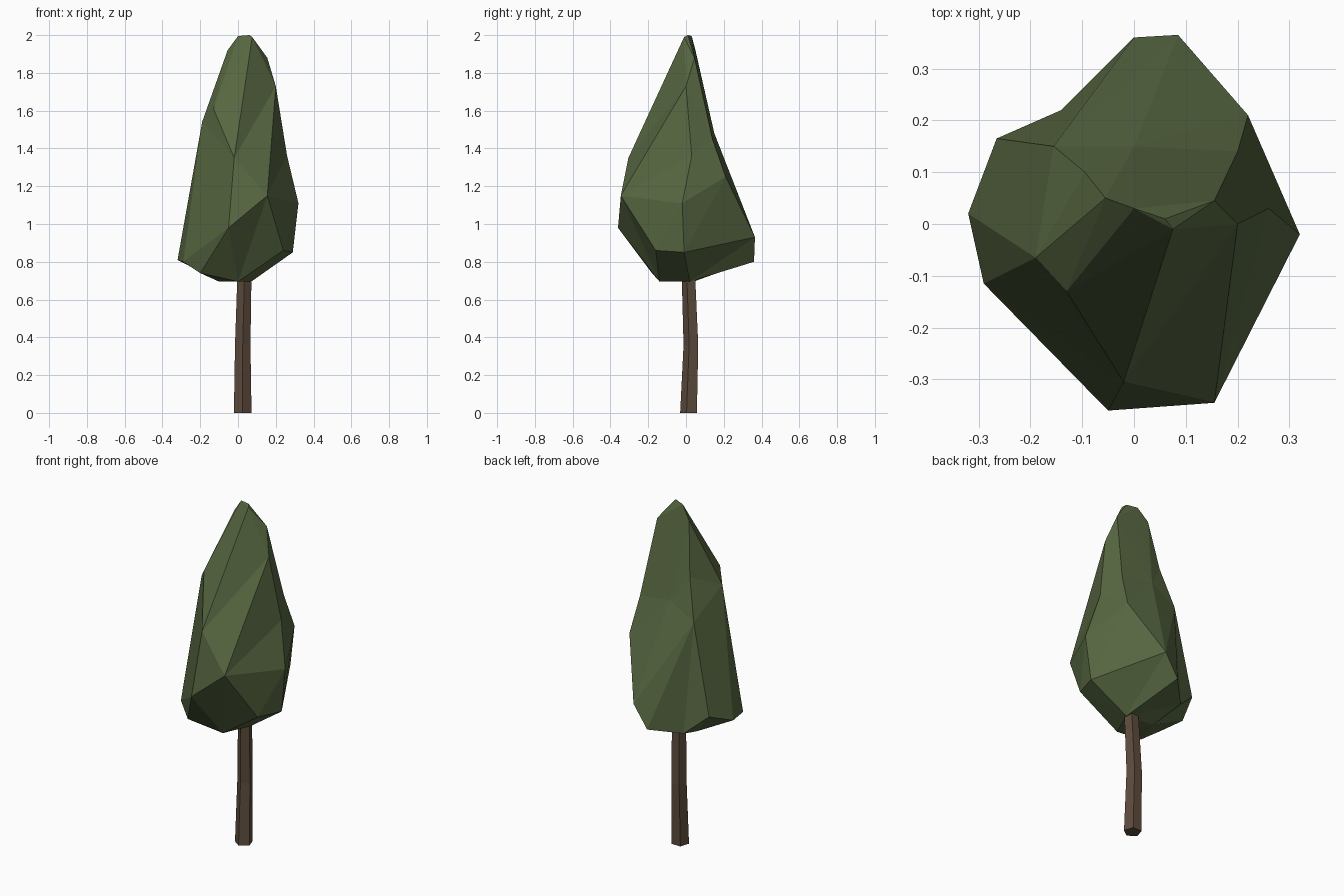
import bpy, bmesh, math
from mathutils import Vector

cube = bpy.data.objects.get("Cube")
if cube:
    bpy.data.objects.remove(cube, do_unlink=True)


def make_material(name, color):
    mat = bpy.data.materials.new(name)
    mat.use_nodes = True
    mat.diffuse_color = color
    shader = next(n for n in mat.node_tree.nodes if n.type == 'BSDF_PRINCIPLED')
    shader.inputs["Base Color"].default_value = color
    shader.inputs["Roughness"].default_value = 1
    return mat


def add_object(name, bm, mat):
    bmesh.ops.recalc_face_normals(bm, faces=bm.faces[:])
    mesh = bpy.data.meshes.new(name)
    bm.to_mesh(mesh)
    bm.free()
    mesh.materials.append(mat)
    obj = bpy.data.objects.new(name, mesh)
    bpy.context.collection.objects.link(obj)
    return obj


def wrap_corners(corners, center, radii):
    """Closed faceted skin: triangulate the corner directions on a sphere, then restore the corners."""
    bm = bmesh.new()
    targets = {}
    for corner in corners:
        offset = Vector(corner) - center
        direction = Vector([o / r for o, r in zip(offset, radii)]).normalized()
        targets[bm.verts.new(direction)] = corner
    bmesh.ops.convex_hull(bm, input=bm.verts[:])
    for vert, corner in targets.items():
        vert.co = corner
    return bm


def sweep_trunk(sections, sides):
    """Straight-sided tube through (x, y, z, radius) sections, capped at both ends."""
    bm = bmesh.new()
    rings = []
    for x, y, z, radius in sections:
        angles = [math.tau * i / sides - math.pi / 2 for i in range(sides)]
        rings.append([bm.verts.new((x + radius * math.cos(a), y + radius * math.sin(a), z))
                      for a in angles])
    for low, high in zip(rings, rings[1:]):
        for i in range(sides):
            j = (i + 1) % sides
            bm.faces.new((low[i], low[j], high[j], high[i]))
    bm.faces.new(rings[0])
    bm.faces.new(rings[-1])
    return bm


leaf_green = make_material("leaf green", (.095, .135, .053, 1))
bark_brown = make_material("bark brown", (.112, .073, .046, 1))

# Crown corners, from the underside to the tip
underside = [(0, -.14, .695), (.07, .02, .695), (-.1, .04, .695)]
lower_rim = [(-.32, .02, .81), (-.29, -.115, .8), (-.2, -.18, .74), (.24, -.16, .86),
             (.29, -.01, .85), (0, .36, .8), (-.14, .22, .76), (-.265, .165, .87)]
belly = [(-.05, -.36, .98), (.155, -.345, 1.15), (.32, -.02, 1.11), (.085, .365, .93),
         (.22, .21, 1.25), (-.02, -.305, 1.35)]
shoulder = [(.26, .03, 1.36), (.2, .14, 1.45), (0, .15, 1.48), (-.155, .15, 1.39),
            (-.19, -.065, 1.54), (-.13, -.13, 1.61), (-.095, .1, 1.62)]
tip = [(.2, 0, 1.73), (.155, .045, 1.88), (-.055, .05, 1.92), (.075, -.01, 1.99),
       (.06, .01, 2), (0, .03, 1.995)]
crown = wrap_corners(underside + lower_rim + belly + shoulder + tip,
                     Vector((.02, .02, 1.15)), (.35, .35, .7))
add_object("foliage_crown", crown, leaf_green)

# Slightly bent five-sided trunk, running up into the crown
trunk = sweep_trunk([(.025, .018, 0, .049), (.025, .03, .36, .043), (.037, .012, .85, .038)], 5)
add_object("trunk", trunk, bark_brown)
